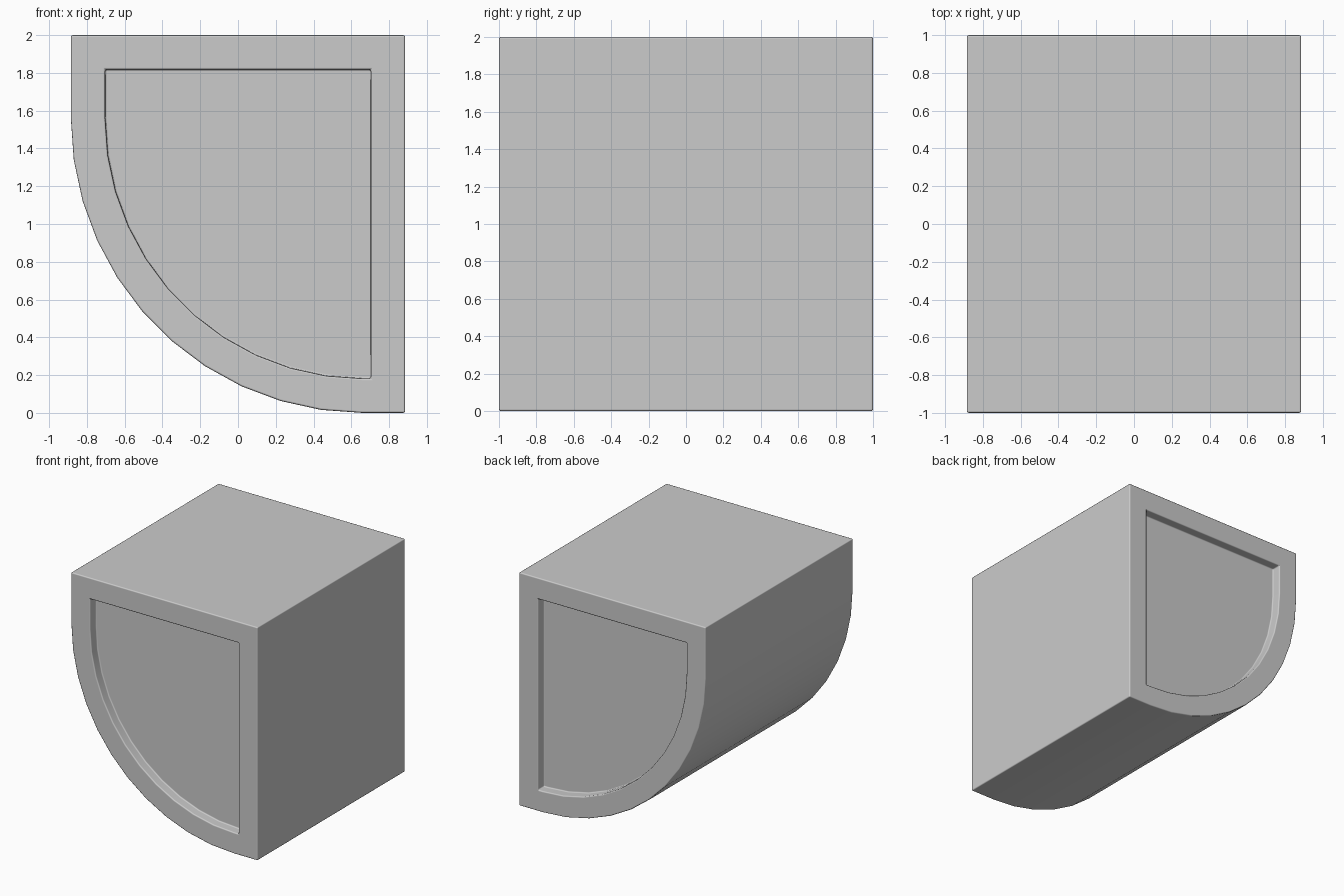
import bpy, bmesh, math

if "Cube" in bpy.data.objects:
    bpy.data.objects.remove(bpy.data.objects["Cube"])

W, H, HALF_LEN = 0.885, 2.0, 1.0
CX, CZ = 0.66, 1.56          # centre of the curved corner
RIM, DEPTH, STEPS = 0.182, 0.08, 11


def profile(inset):
    """Quarter-round outline in x/z, shrunk by inset."""
    rx, rz = CX + W - inset, CZ - inset
    pts = [(W - inset, H - inset), (-W + inset, H - inset)]
    for i in range(STEPS + 1):
        a = math.pi / 2 * i / STEPS
        pts.append((CX - rx * math.cos(a), CZ - rz * math.sin(a)))
    pts.append((W - inset, inset))
    return pts


bm = bmesh.new()


def ring(inset, y):
    return [bm.verts.new((x, y, z)) for x, z in profile(inset)]


# Outline rings from the front recess, over the body, to the back recess
rings = [ring(i, y) for i, y in (
    (RIM, -HALF_LEN + DEPTH), (RIM, -HALF_LEN), (0, -HALF_LEN),
    (0, HALF_LEN), (RIM, HALF_LEN), (RIM, HALF_LEN - DEPTH))]
for a, b in zip(rings, rings[1:]):
    n = len(a)
    for i in range(n):
        j = (i + 1) % n
        bm.faces.new((a[i], a[j], b[j], b[i]))

# Recessed end panels
bm.faces.new(rings[0])
bm.faces.new(rings[-1])
bmesh.ops.recalc_face_normals(bm, faces=bm.faces[:])

mesh = bpy.data.meshes.new("quarter_round_block")
bm.to_mesh(mesh)
bm.free()
block = bpy.data.objects.new("quarter_round_block", mesh)
bpy.context.collection.objects.link(block)
mesh.shade_smooth()

# Small softened edges
bevel = block.modifiers.new("soft_edges", 'BEVEL')
bevel.width = 0.01
bevel.segments = 2
bevel.limit_method = 'ANGLE'
bevel.angle_limit = math.radians(40)
bevel.harden_normals = True
